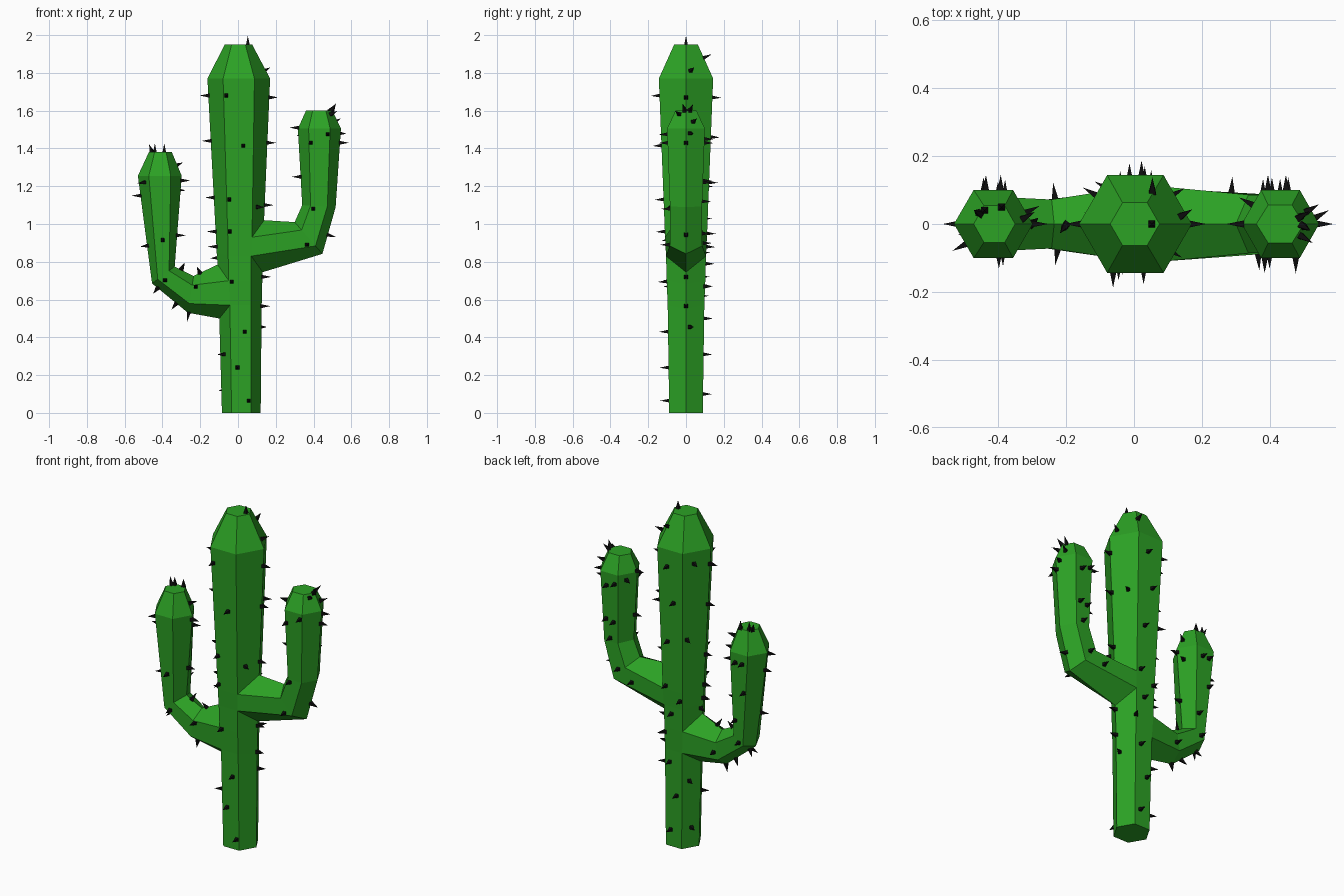
import bpy, bmesh, math
from mathutils import Vector, Matrix
from mathutils.bvhtree import BVHTree

if "Cube" in bpy.data.objects:
    bpy.data.objects.remove(bpy.data.objects["Cube"])


def material(name, color):
    m = bpy.data.materials.new(name)
    m.diffuse_color = color
    m.use_nodes = True
    m.node_tree.nodes["Principled BSDF"].inputs["Base Color"].default_value = m.diffuse_color
    return m


def add_object(name, bm, mat):
    me = bpy.data.meshes.new(name)
    bm.to_mesh(me)
    ob = bpy.data.objects.new(name, me)
    me.materials.append(mat)
    bpy.context.collection.objects.link(ob)
    return ob


bm = bmesh.new()


def hex_ring(a, b, half_y):
    """Six-sided section; a and b are its opposite (x, z) corners on y = 0."""
    a, b = Vector((a[0], 0, a[1])), Vector((b[0], 0, b[1]))
    q1, q3, y = a.lerp(b, 0.25), a.lerp(b, 0.75), Vector((0, half_y, 0))
    return [bm.verts.new(p) for p in (a, q1 - y, q3 - y, b, q3 + y, q1 + y)]


def skin(r0, r1, skip=()):
    for i in range(6):
        if i not in skip:
            j = (i + 1) % 6
            bm.faces.new((r0[i], r0[j], r1[j], r1[i]))


def trunk_ring(left, right, zs):
    """Trunk ring with heights for left, front-left, front-right, right edges."""
    ring = hex_ring((left, 0), (right, 0), (right - left) * 0.433)
    for v, k in zip(ring, (0, 1, 2, 3, 2, 1)):
        v.co.z = zs[k]
    return ring


# Trunk: rings dip at the side edges to leave hexagonal openings for the arms
trunk = [
    trunk_ring(-0.085, 0.12, [0] * 4),
    trunk_ring(-0.099, 0.125, (0.50, 0.57, 0.57, 0.55)),
    trunk_ring(-0.108, 0.128, (0.785, 0.70, 0.70, 0.68)),
    trunk_ring(-0.113, 0.131, (0.85, 0.83, 0.83, 0.745)),
    trunk_ring(-0.118, 0.138, (0.95, 0.93, 0.93, 1.02)),
    trunk_ring(-0.162, 0.17, [1.77] * 4),
    trunk_ring(-0.07, 0.075, [1.95] * 4),
]
for i in range(6):
    skip = {1: (0, 5), 3: (2, 3)}.get(i, ())
    skin(trunk[i], trunk[i + 1], skip)
bm.faces.new(trunk[0])
bm.faces.new(trunk[-1])


# Arms: each starts on the trunk opening and follows inner / outer corners
def arm(start, sections):
    prev = start
    for inner, outer, half_y in sections:
        ring = hex_ring(inner, outer, half_y)
        skin(prev, ring)
        prev = ring
    bm.faces.new(prev)


lo, hi = trunk[1], trunk[2]
arm([hi[0], hi[1], lo[1], lo[0], lo[5], hi[5]], [
    ((-0.235, 0.725), (-0.265, 0.53), 0.072),
    ((-0.335, 0.775), (-0.455, 0.685), 0.078),
    ((-0.298, 1.255), (-0.53, 1.255), 0.10),
    ((-0.35, 1.38), (-0.472, 1.38), 0.054)])
lo, hi = trunk[3], trunk[4]
arm([hi[3], hi[2], lo[2], lo[3], lo[4], hi[4]], [
    ((0.30, 1.01), (0.447, 0.842), 0.086),
    ((0.34, 1.10), (0.517, 1.09), 0.085),
    ((0.317, 1.505), (0.545, 1.505), 0.10),
    ((0.36, 1.60), (0.50, 1.60), 0.056)])
bmesh.ops.recalc_face_normals(bm, faces=bm.faces)
add_object("cactus_body", bm, material("green", (0.025, 0.36, 0.018, 1)))
tree = BVHTree.FromBMesh(bm)

# Spines: four-sided pyramids standing on the skin
spines = bmesh.new()


def spine(pos, direction):
    rot = direction.to_track_quat('Z', 'Y').to_matrix().to_4x4()
    m = (Matrix.Translation(pos + direction * 0.021) @ rot
         @ Matrix.Rotation(math.pi / 4, 4, 'Z'))
    bmesh.ops.create_cone(spines, cap_ends=True, segments=4, radius1=0.015,
                          radius2=0, depth=0.052, matrix=m)


def spines_round(x, spots):
    """Spots are (height, angle) seen from the limb axis at x."""
    for z, a in spots:
        r = math.radians(a)
        d = Vector((math.cos(r), math.sin(r), 0))
        pos, n, _, _ = tree.ray_cast(Vector((x, 0, z)), d)
        if pos:
            spine(pos, d if a % 60 == 0 else n)


spines_round(0.01, [
    (1.68, 243), (1.68, 180), (1.67, 0), (1.67, 85), (1.81, 10), (1.88, 65),
    (1.44, 180), (1.415, 278), (1.43, 0), (1.46, 100), (1.43, 40), (1.70, 145),
    (1.14, 180), (1.13, 245), (1.10, 0), (1.22, 80), (1.09, 320), (1.25, 130),
    (0.96, 244), (0.96, 180), (0.88, 180), (0.95, 70), (0.88, 115), (0.79, 85),
    (0.695, 247), (0.72, 0), (0.67, 60), (0.565, 0), (0.50, 75), (0.455, 10),
    (0.43, 285), (0.31, 205), (0.24, 262), (0.065, 298), (0.10, 75), (0.31, 100),
    (0.40, 140), (0.12, 150)])
spines_round(-0.41, [
    (1.15, 180), (1.22, 215), (1.23, 0), (1.18, 20), (1.31, 10), (1.03, 110),
    (0.94, 0), (0.885, 190), (0.915, 278), (1.20, 80), (0.85, 70), (1.20, 105)])
spines_round(0.43, [
    (1.51, 180), (1.25, 180), (1.43, 0), (1.48, 10), (1.43, 245), (1.475, 295),
    (1.23, 75), (1.08, 250), (1.43, 80), (1.45, 110), (1.22, 105), (1.47, 145),
    (1.54, 25), (1.58, 330), (1.12, 90)])

# Spines at the tips and elbows, placed by the nearest point on the skin
for p in [(0.052, 0, 2.0), (-0.44, 0.04, 1.43), (-0.39, 0.05, 1.43),
          (0.52, -0.02, 1.64), (0.52, 0.04, 1.64), (-0.47, 0.04, 1.42),
          (-0.27, 0, 0.48), (-0.35, 0.02, 0.55), (-0.45, 0.03, 0.63),
          (-0.45, -0.03, 0.63), (-0.28, 0.02, 0.80), (-0.22, -0.03, 0.78),
          (-0.12, 0.02, 0.82), (-0.235, -0.14, 0.67), (-0.385, -0.14, 0.70),
          (-0.24, 0.14, 0.62), (-0.40, 0.14, 0.72), (0.37, -0.15, 0.89),
          (0.52, 0, 0.93), (0.29, 0.15, 0.90), (0.38, 0.15, 0.95)]:
    p = Vector(p)
    pos = tree.find_nearest(p)[0]
    spine(pos, (p - pos).normalized())
add_object("spines", spines, material("black", (0.004, 0.004, 0.004, 1)))
